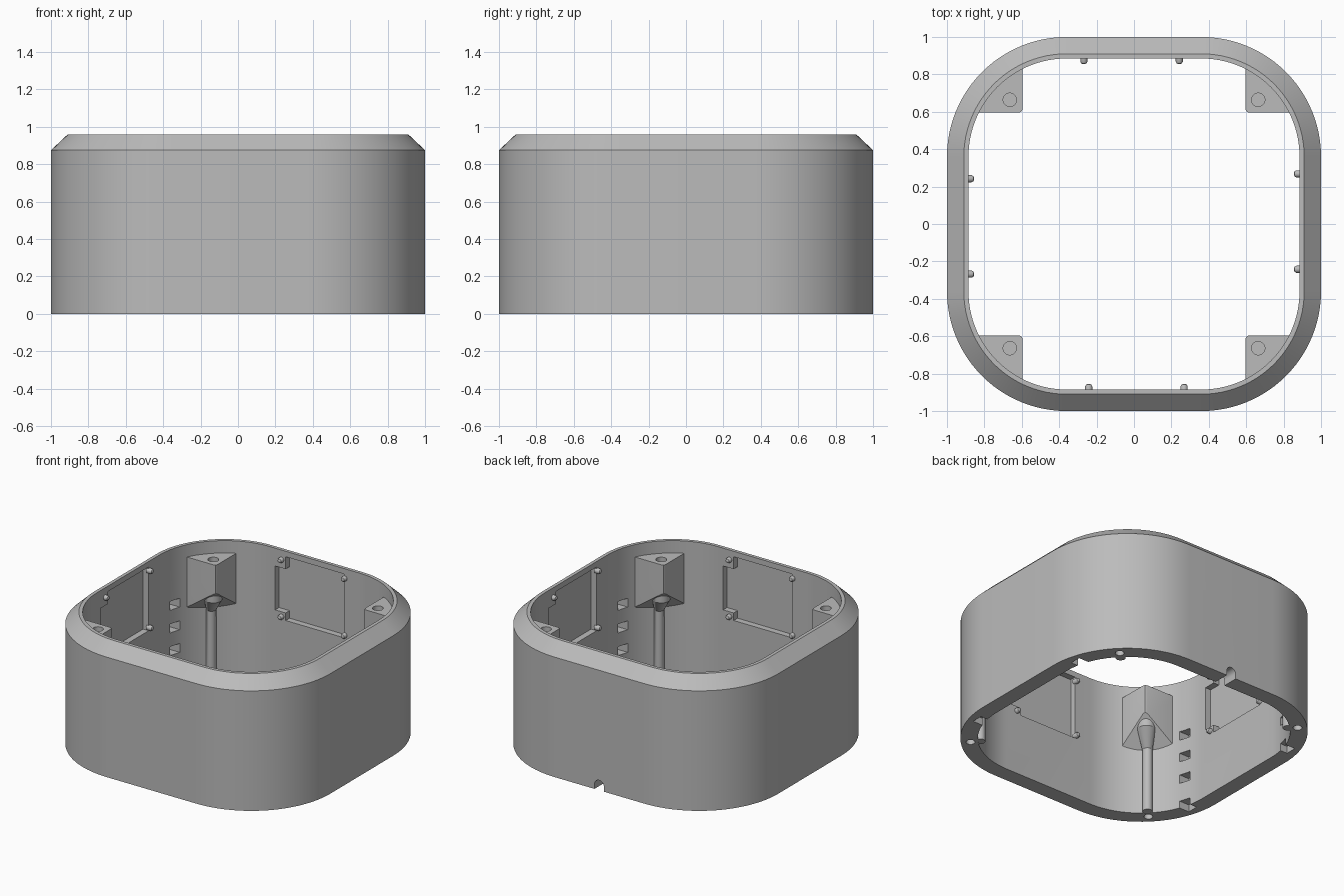
import bpy, bmesh, math
from mathutils import Matrix, Vector

if "Cube" in bpy.data.objects:
    bpy.data.objects.remove(bpy.data.objects["Cube"])

grey = bpy.data.materials.new("matte grey")
grey.use_nodes = True
GREY = (0.5, 0.5, 0.5, 1)
grey.diffuse_color = GREY
grey.node_tree.nodes["Principled BSDF"].inputs["Base Color"].default_value = GREY

CENTER = 0.36        # corner arc centre
INNER = 0.885        # inner wall half width
HEIGHT = 0.96


def loft(bm, rings, closed=False):
    """Skin a list of equal-length point rings; cap the ends or close the loop."""
    loops = [[bm.verts.new(p) for p in ring] for ring in rings]
    n = len(loops[0])
    pairs = list(zip(loops, loops[1:])) + ([(loops[-1], loops[0])] if closed else [])
    for a, b in pairs:
        for i in range(n):
            j = (i + 1) % n
            bm.faces.new((a[i], a[j], b[j], b[i]))
    if not closed:
        bm.faces.new(loops[0][::-1])
        bm.faces.new(loops[-1])


def finish(bm, name):
    bmesh.ops.recalc_face_normals(bm, faces=bm.faces)
    mesh = bpy.data.meshes.new(name)
    bm.to_mesh(mesh)
    bm.free()
    mesh.materials.append(grey)
    ob = bpy.data.objects.new(name, mesh)
    bpy.context.collection.objects.link(ob)
    return ob


def make(name, rings, turn=0, closed=False):
    bm = bmesh.new()
    loft(bm, rings, closed)
    bm.transform(Matrix.Rotation(turn * math.pi / 2, 4, 'Z'))
    return finish(bm, name)


def activate(ob):
    bpy.ops.object.select_all(action='DESELECT')
    ob.select_set(True)
    bpy.context.view_layer.objects.active = ob


def cut(ob, cutter):
    mod = ob.modifiers.new("cut", 'BOOLEAN')
    mod.operation, mod.solver, mod.object = 'DIFFERENCE', 'EXACT', cutter
    activate(ob)
    bpy.ops.object.modifier_apply(modifier=mod.name)
    bpy.data.objects.remove(cutter)


def smooth(ob):
    activate(ob)
    bpy.ops.object.shade_smooth_by_angle(angle=math.radians(30))


def circle(x, y, z, r, n=20):
    return [(x + r * math.cos(math.tau * i / n), y + r * math.sin(math.tau * i / n), z)
            for i in range(n)]


def along_y(outline, y0, y1):
    """Extrude an (x, z) outline between two y planes."""
    return [[(x, y, z) for x, z in outline] for y in (y0, y1)]


def rounded_square(half, z, steps=24):
    r = half - CENTER
    pts = []
    for k in range(4):
        cx = CENTER if k in (0, 3) else -CENTER
        cy = CENTER if k in (0, 1) else -CENTER
        for i in range(steps + 1):
            a = (k + i / steps) * math.pi / 2
            pts.append((cx + r * math.cos(a), cy + r * math.sin(a), z))
    return pts


# Housing wall with chamfered top edge
profile = [(INNER, 0), (1, 0), (1, 0.875), (0.91, HEIGHT), (INNER, HEIGHT)]
shell = make("housing_wall", [rounded_square(h, z) for h, z in profile], closed=True)

# Stepped panel pocket in each inner wall
pocket = [(-0.235, 0.455), (0.235, 0.455), (0.235, 0.92), (-0.235, 0.92),
          (-0.235, 0.83), (-0.32, 0.83), (-0.32, 0.51), (-0.235, 0.51)]
for k in range(4):
    cut(shell, make("pocket_cutter", along_y(pocket, 0.8, 0.93), k))

# Rows of small square slots beside every corner, the lowest open at the base
for sx in (-1, 1):
    for sy in (-1, 1):
        for z in (0.55, 0.385, 0.22, 0.02):
            y = 0.505 * sy
            outline = [(sx * x, yy) for x, yy in
                       ((0.78, y - 0.04), (0.93, y - 0.04), (0.93, y + 0.04), (0.78, y + 0.04))]
            cut(shell, make("slot_cutter", [[(a, b, z + d) for a, b in outline]
                                            for d in (-0.032, 0.032)]))

# Arched cable notch under the back wall
arch = [(0.038, -0.05)] + [(0.038 * math.cos(math.pi * i / 12), 0.035 + 0.038 * math.sin(math.pi * i / 12))
                           for i in range(13)] + [(-0.038, -0.05)]
cut(shell, make("notch_cutter", along_y(arch, 0.8, 1.1)))

# Blind holes in the base at the corners
for k in range(4):
    cut(shell, make("base_hole_cutter", [circle(0.767, 0.767, z, 0.03) for z in (-0.05, 0.09)], k))
smooth(shell)

# Corner mounting blocks with slanted undersides, bosses and ribs
EDGE, TOP, LOW, WALL_R = 0.595, 0.87, 0.67, 0.58
start = math.asin((EDGE - CENTER) / WALL_R)
angles = [start + (math.pi / 2 - 2 * start) * i / 12 for i in range(13)]
plan = [(CENTER + WALL_R * math.cos(a), CENTER + WALL_R * math.sin(a)) for a in angles]
plan += [(EDGE, EDGE + 0.02), (EDGE + 0.006, EDGE + 0.006), (EDGE + 0.02, EDGE)]
under = [(x, y, LOW - ((x + y) - 2 * EDGE) / math.sqrt(2)) for x, y in plan]
upper = [(x, y, TOP) for x, y in plan]
rib_path = [(0.94, 0.7, 0.06), (0.94, 0.58, 0.06), (1.02, 0.47, 0.034), (1.02, 0.002, 0.034)]
for k in range(4):
    block = make("corner_block_%d" % (k + 1), [under, upper], k)
    cut(block, make("screw_hole_cutter", [circle(0.664, 0.664, z, 0.036) for z in (0.72, 0.95)], k))
    smooth(block)
    rib = make("corner_rib_%d" % (k + 1),
               [circle(s / math.sqrt(2), s / math.sqrt(2), z, r) for s, z, r in rib_path], k)
    smooth(rib)

# Small locating pins around each pocket
for k in range(4):
    bm = bmesh.new()
    for x in (-0.268, 0.242):
        for z in (0.89, 0.475):
            rings = []
            for y, r in ((0.9, 0.019), (0.868, 0.019), (0.859, 0.014), (0.855, 0.006)):
                rings.append([(x + a, y, z + b) for a, b, _ in circle(0, 0, 0, r, 14)])
            loft(bm, rings)
    bm.transform(Matrix.Rotation(k * math.pi / 2, 4, 'Z'))
    smooth(finish(bm, "locating_pins_%d" % (k + 1)))
